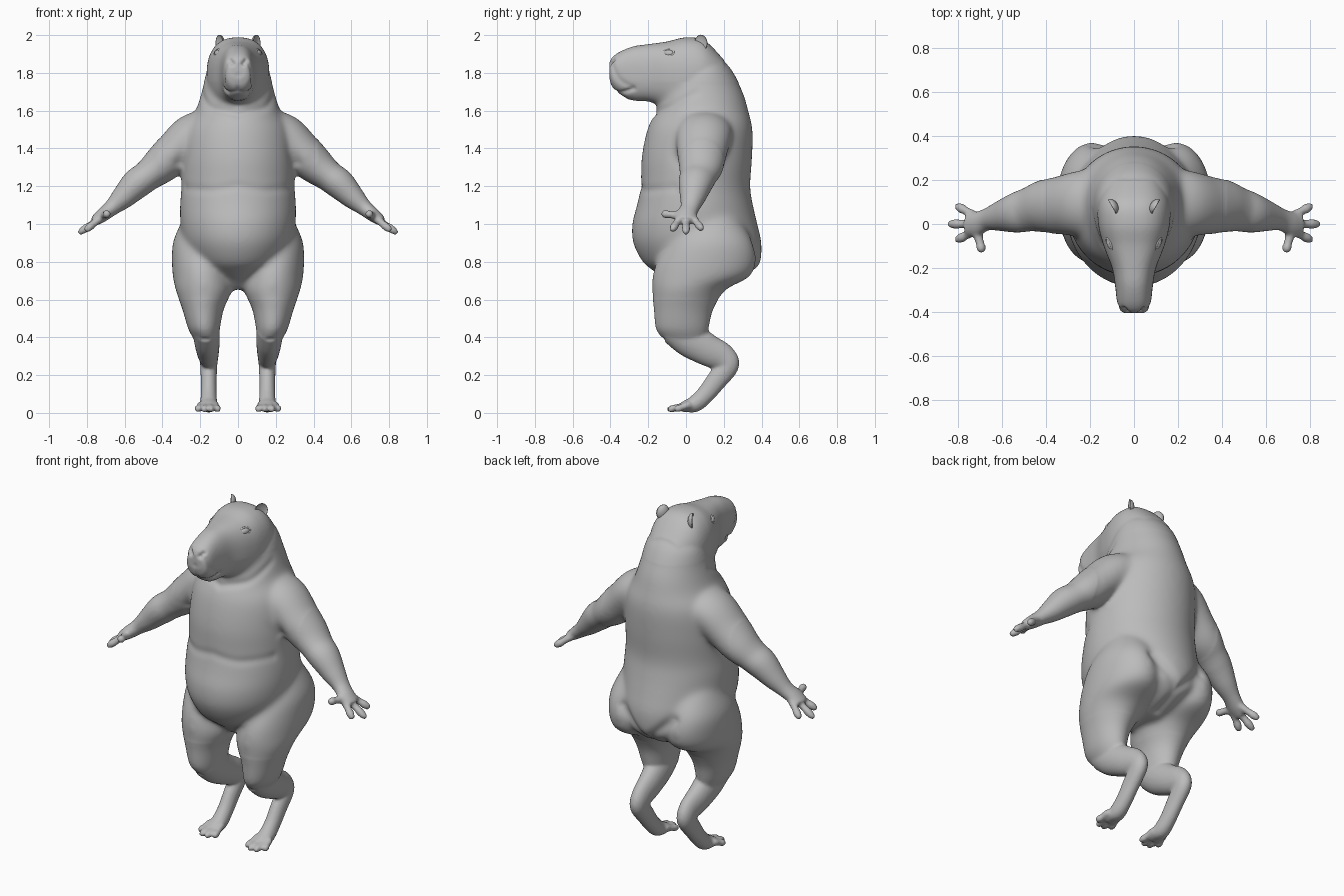
import bpy, bmesh, math
from mathutils import Vector, Matrix, kdtree

cube = bpy.data.objects.get("Cube")
if cube:
    bpy.data.objects.remove(cube, do_unlink=True)

GREY = (0.5, 0.5, 0.5, 1)
skin = bpy.data.materials.new("skin_grey")
skin.use_nodes = True
skin.diffuse_color = GREY
skin.node_tree.nodes["Principled BSDF"].inputs["Base Color"].default_value = GREY

X, Y, Z = Vector((1, 0, 0)), Vector((0, 1, 0)), Vector((0, 0, 1))
SIDES = 48


def refine(rows, steps=6):
    """Catmull-Rom interpolation of station rows."""
    rows = [Vector(r) for r in rows]
    out = []
    for i in range(len(rows) - 1):
        p0, p1 = rows[max(i - 1, 0)], rows[i]
        p2, p3 = rows[i + 1], rows[min(i + 2, len(rows) - 1)]
        for k in range(steps):
            t = k / steps
            out.append(p1 + (p2 - p0) * (t / 2)
                       + (p0 * 2 - p1 * 5 + p2 * 4 - p3) * (t * t / 2)
                       + (p1 * 3 - p0 - p2 * 3 + p3) * (t ** 3 / 2))
    return out + [rows[-1]]


def rounded(value, power):
    return math.copysign(abs(value) ** power, value)


def tube(bm, rows, ref, axis=None, side=1, power=1):
    """Loft ovals along rows of (x, y, z, radius along ref, other radius)."""
    rows = refine(rows)
    rings = []
    for i, row in enumerate(rows):
        ahead, behind = rows[min(i + 1, len(rows) - 1)], rows[max(i - 1, 0)]
        tangent = axis or Vector((ahead - behind)[:3]).normalized()
        u = (ref - tangent * ref.dot(tangent)).normalized()
        v = tangent.cross(u)
        ring = []
        for k in range(SIDES):
            a = math.tau * k / SIDES
            p = (Vector(row[:3]) + u * (row[3] * rounded(math.cos(a), power))
                 + v * (row[4] * rounded(math.sin(a), power)))
            ring.append(bm.verts.new((p.x * side, p.y, p.z)))
        rings.append(ring)
    for low, high in zip(rings, rings[1:]):
        for k in range(SIDES):
            n = (k + 1) % SIDES
            bm.faces.new((low[k], low[n], high[n], high[k]))
    bm.faces.new(rings[0][::-1])
    bm.faces.new(rings[-1])


def slab(x, z, front, back, half):
    """Horizontal station from its front and back extents."""
    return (x, (front + back) / 2, z, half, (back - front) / 2)


def digit(bm, base, tip, thick, ref, side):
    """Finger or toe with a knuckle and a rounded tip."""
    profile = ((0, 1.1), (.5, .9), (.72, 1.05), (.92, .8), (1, .4))
    tube(bm, [(*base.lerp(tip, t), r * thick, r * thick) for t, r in profile], ref, None, side)


def add_object(name, bm):
    bmesh.ops.recalc_face_normals(bm, faces=bm.faces)
    mesh = bpy.data.meshes.new(name)
    bm.to_mesh(mesh)
    bm.free()
    obj = bpy.data.objects.new(name, mesh)
    bpy.context.collection.objects.link(obj)
    return obj


def finish(obj):
    obj.data.materials.clear()
    obj.data.materials.append(skin)
    obj.data.polygons.foreach_set("use_smooth", [True] * len(obj.data.polygons))


# Torso and neck: height, front, back, half width
torso = [(.655, -.05, .17, .07), (.7, -.1, .29, .12), (.75, -.17, .365, .19),
         (.8, -.23, .395, .245), (.9, -.28, .4, .29), (1, -.285, .378, .305),
         (1.1, -.26, .355, .307), (1.2, -.24, .34, .3), (1.35, -.235, .35, .298),
         (1.5, -.205, .352, .28), (1.6, -.16, .33, .225), (1.7, -.125, .3, .192),
         (1.82, -.05, .238, .16), (1.9, .02, .16, .1)]
# Head: depth, height, half width, half height
head = [(-.405, 1.81, .045, .045), (-.39, 1.803, .066, .08), (-.35, 1.8, .078, .112),
        (-.28, 1.795, .086, .145), (-.2, 1.8, .1, .152), (-.1, 1.79, .138, .176),
        (0, 1.79, .163, .198), (.1, 1.77, .162, .2), (.2, 1.74, .12, .13)]
# Thigh: centre x, height, front, back, half width
thigh = [(.17, 1.1, .06, .22, .08), (.18, 1, -.03, .3, .125), (.195, .9, -.1, .355, .15),
         (.19, .8, -.155, .37, .16), (.185, .72, -.178, .335, .16),
         (.18, .65, -.18, .21, .15), (.185, .55, -.17, .145, .11),
         (.18, .45, -.16, .12, .085), (.17, .4, -.13, .11, .07)]
# Shank, hock and foot
shank = [(.17, -.06, .45, .07, .09), (.165, .02, .39, .068, .095),
         (.16, .11, .335, .06, .085), (.155, .19, .295, .05, .075),
         (.155, .22, .25, .045, .06), (.155, .16, .17, .042, .054),
         (.155, .105, .1, .042, .048), (.155, .05, .05, .045, .045),
         (.155, 0, .035, .047, .032), (.155, -.03, .028, .042, .022)]
# Arm and palm
arm = [(.1, .1, 1.5, .15, .1), (.23, .095, 1.475, .15, .115), (.33, .085, 1.385, .135, .11),
       (.41, .08, 1.31, .12, .1), (.48, .065, 1.255, .1, .082),
       (.54, .05, 1.21, .09, .08), (.61, .035, 1.14, .068, .062),
       (.67, .02, 1.085, .05, .043), (.72, 0, 1.045, .055, .036),
       (.76, 0, 1.015, .055, .027)]
# Finger and toe tips
fingers = [(.81, .085, .97), (.845, 0, .95), (.81, -.075, .965), (.69, -.13, 1.055)]
toes = [(.105, -.075), (.142, -.1), (.18, -.097), (.215, -.06)]

bm = bmesh.new()
tube(bm, [slab(0, *r) for r in torso], X, Z)
tube(bm, [(0, y, z, a, b) for y, z, a, b in head], X, Y, power=.82)
for side in (1, -1):
    tube(bm, [slab(*r) for r in thigh], X, Z, side)
    tube(bm, shank, X, None, side)
    tube(bm, arm, Y, None, side)
    for tip in fingers:
        tip = Vector(tip)
        digit(bm, Vector((.71, tip.y * .35, 1.045)), tip, .021, Z, side)
    for x, y in toes:
        digit(bm, Vector((.155 + (x - .155) * .65, .02, .045)), Vector((x, y, .016)),
              .019, X, side)
body = add_object("body", bm)

# Fuse the parts into one soft skin
remesh = body.modifiers.new("fuse", "REMESH")
remesh.mode = "VOXEL"
remesh.voxel_size = .009
soften = body.modifiers.new("soften", "SMOOTH")
soften.factor = .5
soften.iterations = 4
bpy.context.view_layer.update()
graph = bpy.context.evaluated_depsgraph_get()
fused = bpy.data.meshes.new_from_object(body.evaluated_get(graph))
body.modifiers.clear()
body.data = fused

# Melt the seams where limbs and head join the trunk, sparing hands, feet and face
bm = bmesh.new()
bm.from_mesh(body.data)
trunk = [v for v in bm.verts
         if abs(v.co.x) < .42 and v.co.z > .6 and v.co.y > -.3 and v.co.z < 1.75]
for _ in range(25):
    bmesh.ops.smooth_vert(bm, verts=trunk, factor=.5,
                          use_axis_x=True, use_axis_y=True, use_axis_z=True)

# Grooves: path, radius, depth
grooves = [
    ([(.03, -.4, 1.85), (.042, -.385, 1.865)], .012, .02),                # nostril
    ([(0, -.38, 1.695), (.05, -.35, 1.69), (.08, -.28, 1.715)], .012, .012),  # mouth
    ([(0, -.4, 1.79), (0, -.38, 1.7)], .01, .007),                        # lip split
    ([(.06, -.39, 1.84), (.08, -.35, 1.76), (.09, -.28, 1.72)], .015, .006),  # cheek
    ([(0, -.25, 1.2), (.15, -.21, 1.18), (.27, -.06, 1.19)], .025, .006),     # chest fold
    ([(0, -.17, 1.58), (.15, -.1, 1.62), (.21, .05, 1.7)], .022, .009),   # neck fold
    ([(0, .36, .72), (.07, .38, .8), (.17, .36, .89)], .03, .012),        # rump fold
    ([(0, .34, .7), (0, .2, .66)], .03, .012),                            # rump cleft
    ([(.3, -.1, 1.38), (.31, -.04, 1.32)], .03, .01),                     # armpit
]
bm.normal_update()
for path, radius, depth in grooves:
    points = [Vector((p.x * s, p.y, p.z)) for p in refine(path, 16) for s in (1, -1)]
    tree = kdtree.KDTree(len(points))
    for i, p in enumerate(points):
        tree.insert(p, i)
    tree.balance()
    for v in bm.verts:
        gap = tree.find(v.co)[2]
        if gap < radius * 3:
            v.co -= v.normal * depth * math.exp(-(gap / radius) ** 2)
for v in bm.verts:
    v.co.z = max(v.co.z, 0)
bm.to_mesh(body.data)
bm.free()
finish(body)

for side, label in ((1, "left"), (-1, "right")):
    # Cupped ear with its bowl facing out and forward
    bm = bmesh.new()
    bmesh.ops.create_uvsphere(bm, u_segments=24, v_segments=16, radius=1)
    for v in bm.verts:
        if v.co.y < 0:
            v.co.y *= -.4
    bm.transform(Matrix.Translation((.1 * side, .078, 1.957))
                 @ Matrix.Rotation(math.radians(60) * side, 4, "Z")
                 @ Matrix.Diagonal((.038, .028, .045, 1)))
    finish(add_object(label + "_ear", bm))

    # Eye frame facing outward with its long axis level
    outward = Vector((.85 * side, -.35, .4)).normalized()
    level = Z.cross(outward).normalized()
    turn = Matrix((level, outward.cross(level), outward)).transposed().to_4x4()
    spot = Matrix.Translation((.108 * side, -.092, 1.905)) @ turn
    bm = bmesh.new()
    bmesh.ops.create_uvsphere(bm, u_segments=20, v_segments=12, radius=1)
    bm.transform(spot @ Matrix.Diagonal((.03, .018, .014, 1)))
    finish(add_object(label + "_eye", bm))

    # Eyelid rim
    bm = bmesh.new()
    rim = []
    for k in range(24):
        a = math.tau * k / 24
        rim.append([bm.verts.new(((.031 + .006 * math.cos(b)) * math.cos(a),
                                  (.018 + .006 * math.cos(b)) * math.sin(a),
                                  .006 * math.sin(b) + .003))
                    for b in (math.tau * j / 8 for j in range(8))])
    for k in range(24):
        near, far = rim[k], rim[(k + 1) % 24]
        for j in range(8):
            bm.faces.new((near[j], far[j], far[(j + 1) % 8], near[(j + 1) % 8]))
    bm.transform(spot)
    finish(add_object(label + "_eyelid", bm))
